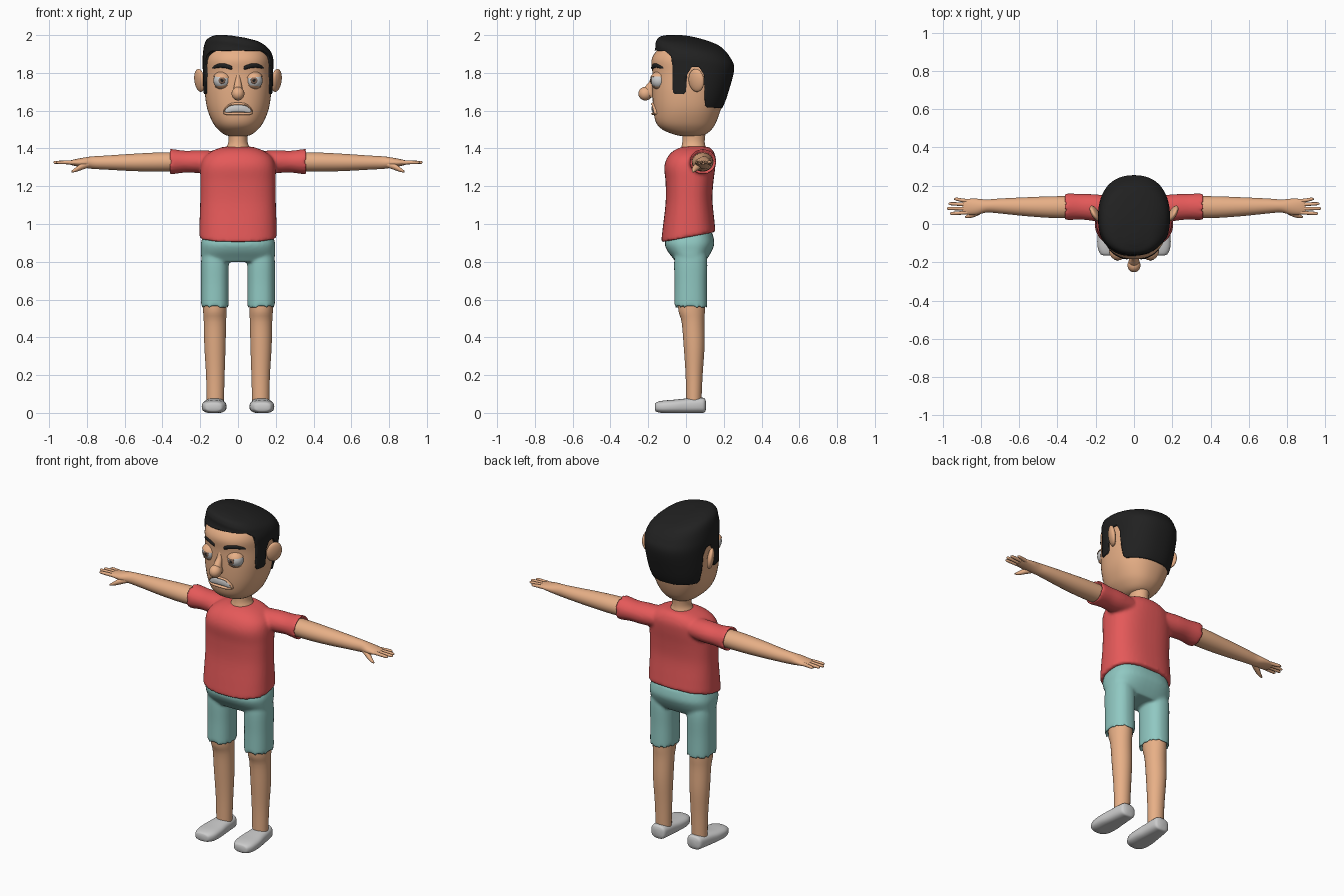
import bpy, bmesh, math
from mathutils import Matrix, Euler, Vector

SKIN, RED, TEAL = (.80, .43, .24, 1), (.78, .10, .10, 1), (.28, .58, .54, 1)
BLACK, BROWN = (.015, .015, .015, 1), (.22, .13, .09, 1)
mats = {}


def loft(bm, axis, rings, n=32, e=2.0, steps=4):
    """Smooth skin through superellipse rings (t, u, v, ru, rv) along an axis."""
    R = [Vector(r) for r in rings]
    R = [2 * R[0] - R[1]] + R + [2 * R[-1] - R[-2]]
    pts = []
    for i in range(1, len(R) - 2):
        p0, p1, p2, p3 = R[i - 1:i + 3]
        for k in range(steps):
            t = k / steps
            pts.append(.5 * (2 * p1 + (p2 - p0) * t + (2 * p0 - 5 * p1 + 4 * p2 - p3) * t * t
                             + (3 * p1 - p0 - 3 * p2 + p3) * t ** 3))
    pts.append(R[-2])
    loops = []
    for t, u, v, ru, rv in pts:
        loop = []
        for j in range(n):
            c, s = math.cos(2 * math.pi * j / n), math.sin(2 * math.pi * j / n)
            a = u + ru * math.copysign(abs(c) ** (2 / e), c)
            b = v + rv * math.copysign(abs(s) ** (2 / e), s)
            loop.append(bm.verts.new({'x': (t, a, b), 'y': (a, t, b), 'z': (a, b, t)}[axis]))
        loops.append(loop)
    for A, B in zip(loops, loops[1:]):
        for j in range(n):
            bm.faces.new((A[j], A[(j + 1) % n], B[(j + 1) % n], B[j]))
    bm.faces.new(loops[0])
    bm.faces.new(loops[-1])


def prof(rows):
    """(z, front y, back y, half width) rows to loft rings."""
    return [(z, 0, (f + b) / 2, w, (b - f) / 2) for z, f, b, w in rows]


def ball(bm, loc, scale, rot=(0, 0, 0)):
    bmesh.ops.create_uvsphere(bm, u_segments=32, v_segments=20, radius=1,
                              matrix=Matrix.LocRotScale(Vector(loc), Euler(rot), Vector(scale)))


def finish(name, bm, color=None, mirror=False, voxel=0):
    bmesh.ops.recalc_face_normals(bm, faces=bm.faces)
    me = bpy.data.meshes.new(name)
    bm.to_mesh(me)
    bm.free()
    me.shade_smooth()
    me.set_sharp_from_angle(angle=math.radians(50))
    ob = bpy.data.objects.new(name, me)
    bpy.context.collection.objects.link(ob)
    if color:
        if color not in mats:
            mats[color] = bpy.data.materials.new("colour")
            mats[color].diffuse_color = color
        me.materials.append(mats[color])
    if mirror:
        ob.modifiers.new("mirror", 'MIRROR').use_mirror_merge = False
    if voxel:
        m = ob.modifiers.new("fuse", 'REMESH')
        m.mode, m.voxel_size, m.use_smooth_shade = 'VOXEL', voxel, True
        m = ob.modifiers.new("soften", 'SMOOTH')
        m.factor, m.iterations = .5, 4
    return ob


def face_y(x, cy=.02, ry=.198, rx=.178):
    return cy - ry * max(0, 1 - abs(x / rx) ** 2.3) ** (1 / 2.3)


# Head, nose and neck
bm = bmesh.new()
loft(bm, 'z', prof([(1.462, 0, .05, .03), (1.473, -.06, .10, .07), (1.50, -.125, .135, .105),
                    (1.54, -.16, .16, .135), (1.61, -.173, .185, .163), (1.70, -.178, .205, .176),
                    (1.80, -.178, .235, .178), (1.87, -.182, .215, .174), (1.92, -.152, .16, .15),
                    (1.945, -.11, .09, .10), (1.955, -.04, .02, .03)]), 48, 2.3, 5)
finish("head", bm, SKIN)
bm = bmesh.new()
ball(bm, (0, -.215, 1.69), (.034, .037, .036))
loft(bm, 'z', [(1.80, 0, -.165, .01, .01), (1.76, 0, -.175, .015, .015),
               (1.72, 0, -.195, .023, .026), (1.69, 0, -.195, .028, .03), (1.67, 0, -.18, .02, .02)], 20)
finish("nose", bm, SKIN)
bm = bmesh.new()
loft(bm, 'z', [(1.35, 0, .04, .08, .075), (1.40, 0, .04, .064, .066),
               (1.44, 0, .04, .05, .059), (1.52, 0, .045, .055, .065)])
finish("neck", bm, SKIN)

# Ears
bm = bmesh.new()
ball(bm, (.203, .055, 1.76), (.019, .046, .061), (0, math.radians(8), math.radians(-30)))
finish("ears", bm, SKIN, True)

# Hair: a fuller head shell trimmed to a side-view outline
bm = bmesh.new()
loft(bm, 'z', prof([(1.55, -.15, .15, .15), (1.62, -.17, .195, .171), (1.70, -.178, .225, .183),
                    (1.82, -.18, .255, .187), (1.88, -.178, .235, .187), (1.93, -.163, .19, .177),
                    (1.96, -.16, .12, .155), (1.983, -.145, .03, .11), (1.992, -.11, -.05, .04)]), 64, 2.3, 6)
for v in bm.verts:
    k = min(1, max(0, (v.co.z - 1.84) / .12))
    v.co.z -= .16 * v.co.x * k * k * (3 - 2 * k)
hair = finish("hair", bm, BLACK)
bm = bmesh.new()
outline = [(-.3, 1.925), (-.11, 1.915), (-.08, 1.89), (-.072, 1.84), (-.07, 1.70), (-.06, 1.688),
           (-.012, 1.688), (0, 1.70), (.005, 1.79), (.03, 1.83), (.07, 1.83), (.095, 1.79),
           (.10, 1.63), (.11, 1.618), (.3, 1.605), (.3, 2.1), (-.3, 2.1)]
f = bm.faces.new([bm.verts.new((-.3, y, z)) for y, z in outline])
ext = bmesh.ops.extrude_face_region(bm, geom=[f])
bmesh.ops.translate(bm, vec=(.6, 0, 0), verts=[g for g in ext['geom'] if isinstance(g, bmesh.types.BMVert)])
if f.is_valid and len(bm.faces) == len(outline) + 1:
    bm.faces.new([v for v in f.verts])
cutter = finish("hair_cutter", bm)
cutter.hide_render = True
m = hair.modifiers.new("trim", 'BOOLEAN')
m.operation, m.solver, m.object = 'INTERSECT', 'EXACT', cutter
bpy.context.view_layer.objects.active = hair
bpy.ops.object.modifier_apply(modifier="trim")
bpy.data.objects.remove(cutter)

# Eyes with irises, pupils and lids
for name, y, r, d, col in (("eyeballs", -.142, .045, .045, None), ("irises", -.184, .018, .006, BROWN),
                           ("pupils", -.188, .008, .004, BLACK)):
    bm = bmesh.new()
    ball(bm, (.085, y, 1.76), (r, d, r))
    finish(name, bm, col, True)
for name, z, up in (("upper_eyelids", 1.776, 1), ("lower_eyelids", 1.732, -1)):
    bm = bmesh.new()
    ball(bm, (.085, -.142, 1.76), (.05, .05, .048))
    bmesh.ops.bisect_plane(bm, geom=bm.verts[:] + bm.edges[:] + bm.faces[:], plane_co=(.085, -.14, z),
                           plane_no=(-.12, 0, up), clear_inner=True)
    bmesh.ops.holes_fill(bm, edges=[e for e in bm.edges if e.is_boundary])
    finish(name, bm, SKIN, True)

# Eyebrows
bm = bmesh.new()
loft(bm, 'x', [(x, face_y(x) + .002, z, .012 * k, .013 * k) for x, z, k in
               ((.03, 1.825, .3), (.036, 1.828, .9), (.07, 1.838, 1), (.105, 1.838, .9),
                (.128, 1.83, .6), (.137, 1.825, .2))], 16)
finish("eyebrows", bm, BLACK, True)

# Mouth: teeth between two lips
bm = bmesh.new()
loft(bm, 'x', [(x, face_y(x, 0, .174, .163) + .003, 1.612 - 40 * abs(x) ** 3, .011, h) for x, h in
               ((-.07, .006), (-.06, .016), (-.03, .019), (0, .019), (.03, .019), (.06, .016), (.07, .006))], 16, 3)
finish("teeth", bm)
bm = bmesh.new()
for s in (1, -1):
    loft(bm, 'x', [(x, face_y(x, 0, .174, .163) + .001, 1.61 - 40 * abs(x) ** 3
                    + s * .026 * (1 - (x / .078) ** 4), .012, .007)
                   for x in (-.077, -.065, -.04, 0, .04, .065, .077)], 12)
finish("lips", bm, SKIN)

# Shirt: torso with a hem rising to the back, and hollow-ended sleeves
bm = bmesh.new()
loft(bm, 'z', prof([(.93, -.12, .145, .195), (.935, -.13, .155, .205), (1.0, -.123, .15, .204),
                    (1.12, -.108, .14, .20), (1.22, -.108, .145, .20), (1.30, -.115, .155, .198),
                    (1.35, -.10, .157, .182), (1.385, -.07, .145, .14), (1.405, -.03, .125, .09),
                    (1.41, .0, .10, .06)]), 48, 2.5)
for v in bm.verts:
    v.co.z += .19 * (v.co.y - .01) * max(0, 1 - (v.co.z - .93) / .3)
for s in (1, -1):
    loft(bm, 'x', [(s * x, y, 1.33, a, b) for x, y, a, b in
                   ((.08, .075, .065, .055), (.2, .085, .07, .06), (.28, .09, .067, .058),
                    (.35, .09, .071, .067), (.368, .09, .068, .064), (.345, .09, .058, .053))])
finish("shirt", bm, RED, voxel=.009)

# Shorts: hips and two legs
bm = bmesh.new()
loft(bm, 'z', prof([(.955, -.09, .14, .18), (.90, -.112, .15, .196), (.86, -.10, .138, .196),
                    (.82, -.07, .115, .193), (.80, -.055, .10, .17)]), 48, 2.6)
for s in (1, -1):
    loft(bm, 'z', [(z, s * .1225, .025, a, b) for z, a, b in
                   ((.87, .065, .08), (.80, .073, .088), (.68, .073, .086), (.565, .073, .087),
                    (.555, .07, .084), (.575, .063, .075))], e=2.3)
finish("shorts", bm, TEAL, voxel=.009)

# Legs
bm = bmesh.new()
loft(bm, 'z', [(.62, .1225, .03, .063, .072), (.54, .1225, .03, .062, .07), (.48, .122, .037, .059, .06),
               (.35, .122, .043, .056, .055), (.2, .12, .043, .049, .045), (.05, .12, .041, .045, .04)])
finish("legs", bm, SKIN, True)

# Shoes with flat soles
bm = bmesh.new()
loft(bm, 'y', [(y, x, z, w, h) for y, x, z, w, h in
               ((-.165, .13, .03, .025, .012), (-.157, .129, .031, .046, .025), (-.12, .127, .032, .063, .033),
                (-.06, .126, .034, .065, .036), (0, .124, .037, .058, .039), (.07, .121, .04, .051, .04),
                (.097, .12, .04, .043, .038), (.106, .12, .04, .022, .02))], e=2.7)
for v in bm.verts:
    v.co.z = max(v.co.z, 0 if v.co.z < .006 else v.co.z)
finish("shoes", bm, None, True)

# Arms with palms, fingers and thumbs
bm = bmesh.new()
loft(bm, 'x', [(.2, .088, 1.33, .055, .05), (.4, .088, 1.328, .057, .051), (.55, .09, 1.326, .05, .046),
               (.7, .094, 1.325, .039, .037), (.77, .094, 1.325, .034, .033), (.82, .09, 1.325, .042, .026),
               (.87, .09, 1.325, .041, .016), (.895, .09, 1.325, .034, .009)])
for y0, y1, tip in ((.119, .13, .94), (.10, .106, .968), (.08, .081, .977), (.061, .055, .962)):
    loft(bm, 'x', [(.86, y0, 1.325, .010, .011), (.90, (y0 + y1) / 2, 1.326, .0095, .010),
                   (tip - .012, y1, 1.326, .008, .008), (tip, y1, 1.326, .003, .003)], 12)
loft(bm, 'x', [(.78, .078, 1.318, .015, .015), (.83, .056, 1.302, .018, .017),
               (.86, .043, 1.287, .012, .012), (.882, .037, 1.277, .004, .004)], 14)
finish("arms", bm, SKIN, True)
